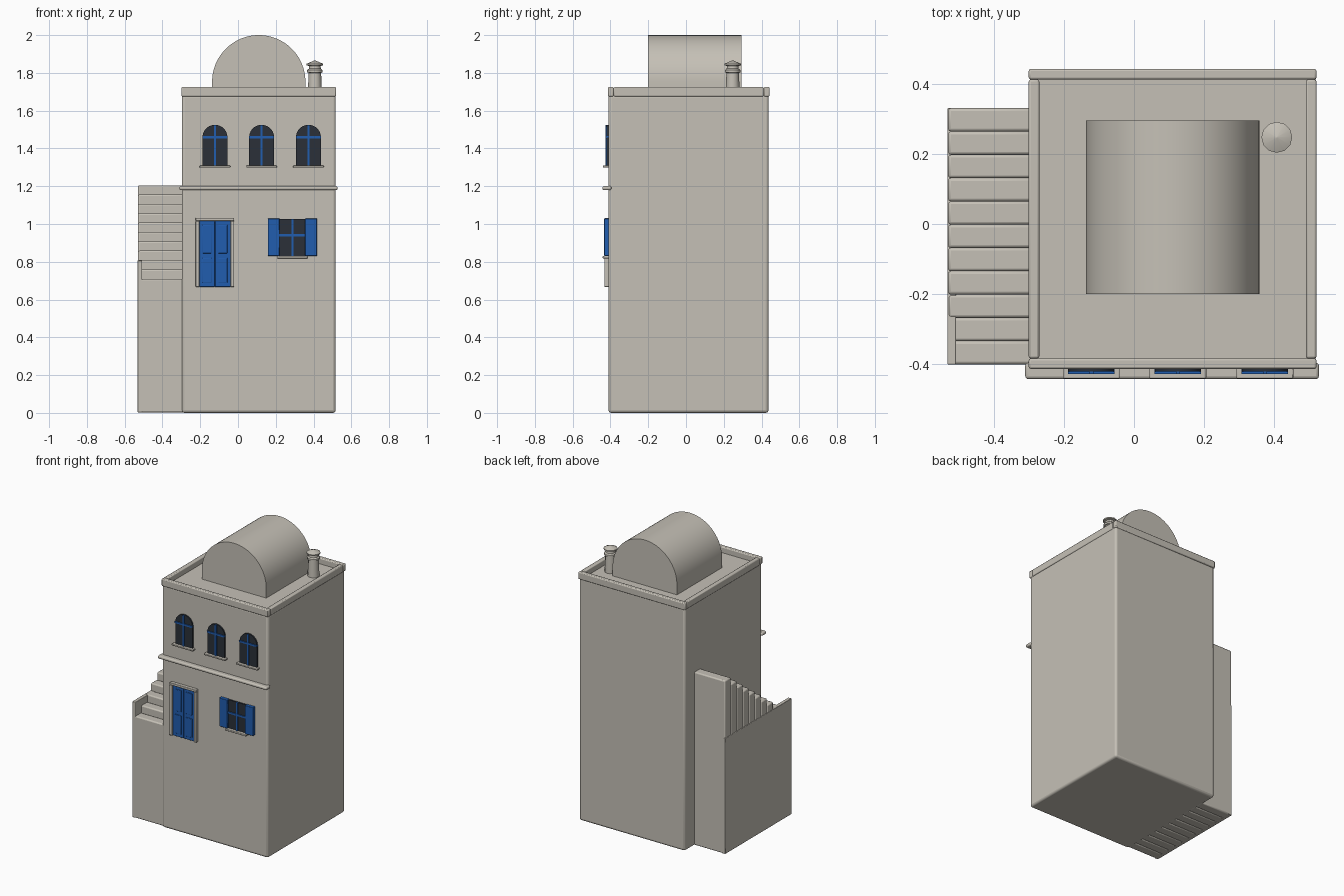
import bpy
import bmesh
import math

old = bpy.data.objects.get("Cube")
if old:
    bpy.data.objects.remove(old, do_unlink=True)


def material(name, color):
    m = bpy.data.materials.new(name)
    m.use_nodes = True
    m.diffuse_color = (*color, 1)
    m.node_tree.nodes["Principled BSDF"].inputs["Base Color"].default_value = (*color, 1)
    return m


stone = material("warm_plaster", (0.56, 0.53, 0.47))
blue = material("blue_paint", (0.015, 0.11, 0.43))
glass = material("dark_glass", (0.024, 0.03, 0.04))


def finish(name, bm, mat, bevel=0, segments=2, smooth=True):
    bmesh.ops.recalc_face_normals(bm, faces=bm.faces)
    mesh = bpy.data.meshes.new(name)
    bm.to_mesh(mesh)
    bm.free()
    mesh.materials.append(mat)
    ob = bpy.data.objects.new(name, mesh)
    bpy.context.collection.objects.link(ob)
    bpy.context.view_layer.objects.active = ob
    bpy.ops.object.select_all(action="DESELECT")
    ob.select_set(True)
    if bevel:
        mod = ob.modifiers.new("rounded_edges", "BEVEL")
        mod.width = bevel
        mod.segments = segments
    if smooth:
        bpy.ops.object.shade_smooth_by_angle(angle=math.radians(35))
    return ob


def box(name, x, y, z, mat=stone, bevel=0.0, segments=2):
    """Box from (min, max) ranges."""
    bm = bmesh.new()
    bmesh.ops.create_cube(bm, size=1)
    for v in bm.verts:
        for i, (lo, hi) in enumerate((x, y, z)):
            v.co[i] = lo if v.co[i] < 0 else hi
    return finish(name, bm, mat, bevel, segments)


def arch(name, cx, r, z0, spring, y, mat, steps):
    """Round-topped slab, extruded along y."""
    outline = [(cx - r, z0), (cx + r, z0)]
    for i in range(steps + 1):
        a = math.pi * i / steps
        outline.append((cx + r * math.cos(a), spring + r * math.sin(a)))
    bm = bmesh.new()
    face = bm.faces.new([bm.verts.new((px, y[0], pz)) for px, pz in outline])
    ext = bmesh.ops.extrude_face_region(bm, geom=[face])
    for v in ext["geom"]:
        if isinstance(v, bmesh.types.BMVert):
            v.co.y = y[1]
    return finish(name, bm, mat)


def lathe(name, cx, cy, profile, mat, sides):
    bm = bmesh.new()
    rings = []
    for r, z in profile:
        rings.append([bm.verts.new((cx + r * math.cos(math.tau * i / sides),
                                    cy + r * math.sin(math.tau * i / sides), z))
                      for i in range(sides)])
    for a, b in zip(rings, rings[1:]):
        for i in range(sides):
            j = (i + 1) % sides
            bm.faces.new((a[i], a[j], b[j], b[i]))
    bm.faces.new(rings[0])
    bm.faces.new(rings[-1])
    return finish(name, bm, mat)


# Main block and the parapet around the flat roof
LEFT, RIGHT, FRONT, BACK = -0.3, 0.52, -0.413, 0.442
WALL = -0.41
box("house_body", (LEFT + 0.003, RIGHT - 0.003), (WALL, BACK - 0.005), (0, 1.685),
    bevel=0.015, segments=3)
T, RIM = 0.03, (1.675, 1.725)
for name, x, y in (
        ("parapet_front", (LEFT, RIGHT), (FRONT, FRONT + T)),
        ("parapet_back", (LEFT, RIGHT), (BACK - T, BACK)),
        ("parapet_side_a", (LEFT, LEFT + T), (FRONT + T, BACK - T)),
        ("parapet_side_b", (RIGHT - T, RIGHT), (FRONT + T, BACK - T))):
    box(name, x, y, RIM, bevel=0.006)

# Ledge between the floors
box("floor_ledge", (-0.31, 0.527), (-0.442, -0.395), (1.179, 1.201), bevel=0.009, segments=3)

# Roof vault and chimney
arch("roof_vault", 0.11, 0.247, 1.68, 1.753, (-0.2, 0.295), stone, 40)
lathe("chimney", 0.407, 0.247,
      [(0.038, 1.68), (0.033, 1.80), (0.041, 1.803), (0.041, 1.815), (0.032, 1.822),
       (0.030, 1.836), (0.044, 1.840), (0.044, 1.848), (0.002, 1.866)], stone, 12)

# Outside staircase with its low side wall
STEPS, Y0, Y1 = 11, -0.4, 0.33
depth = (Y1 - Y0) / STEPS
for i in range(STEPS):
    box(f"stair_step_{i + 1}", (-0.53, -0.28), (Y0 + i * depth, Y0 + (i + 1) * depth),
        (0.003, 0.71 + i * 0.0495), bevel=0.008)
box("stair_side_wall", (-0.532, -0.507), (Y0, Y1), (0.003, 0.807), bevel=0.003)

# Three arched upper windows
for n, cx in enumerate((-0.122, 0.125, 0.373), 1):
    arch(f"arched_window_{n}_glass", cx, 0.066, 1.305, 1.459, (-0.42, -0.4), glass, 20)
    box(f"arched_window_{n}_upright_bar", (cx - 0.006, cx + 0.006), (-0.427, -0.41),
        (1.308, 1.523), blue)
    box(f"arched_window_{n}_cross_bar", (cx - 0.066, cx + 0.066), (-0.427, -0.41),
        (1.453, 1.465), blue)
    box(f"arched_window_{n}_sill", (cx - 0.081, cx + 0.081), (-0.44, -0.4),
        (1.298, 1.309), bevel=0.003)

# Double door with raised panels, inside a plain surround
DX, Z0, Z1 = -0.122, 0.667, 1.016
box("door_surround_top", (DX - 0.102, DX + 0.102), (-0.432, -0.4), (Z1, 1.033), bevel=0.003)
for s, side in ((-1, "a"), (1, "b")):
    def span(a, b):
        return tuple(sorted((DX + s * a, DX + s * b)))
    box(f"door_surround_{side}", span(0.083, 0.102), (-0.432, -0.4), (Z0, Z1), bevel=0.003)
    box(f"door_leaf_{side}", span(0.001, 0.083), (-0.422, -0.4), (Z0, Z1), blue, 0.002)
    for k, z in enumerate(((0.69, 0.82), (0.845, 0.995)), 1):
        box(f"door_panel_{side}_{k}", span(0.018, 0.066), (-0.426, -0.42), z, blue, 0.002)

# Shuttered lower window
WX = 0.288
box("lower_window_glass", (WX - 0.07, WX + 0.07), (-0.42, -0.4), (0.831, 1.027), glass)
box("lower_window_upright_bar", (WX - 0.006, WX + 0.006), (-0.427, -0.41), (0.831, 1.027), blue)
box("lower_window_cross_bar", (WX - 0.068, WX + 0.068), (-0.427, -0.41), (0.935, 0.947), blue)
box("lower_window_sill", (WX - 0.08, WX + 0.08), (-0.441, -0.4), (0.818, 0.831), bevel=0.003)
for s, side in ((-1, "a"), (1, "b")):
    xs = tuple(sorted((WX + s * 0.068, WX + s * 0.13)))
    box(f"shutter_{side}", xs, (-0.433, -0.4), (0.831, 1.029), blue, 0.003)
